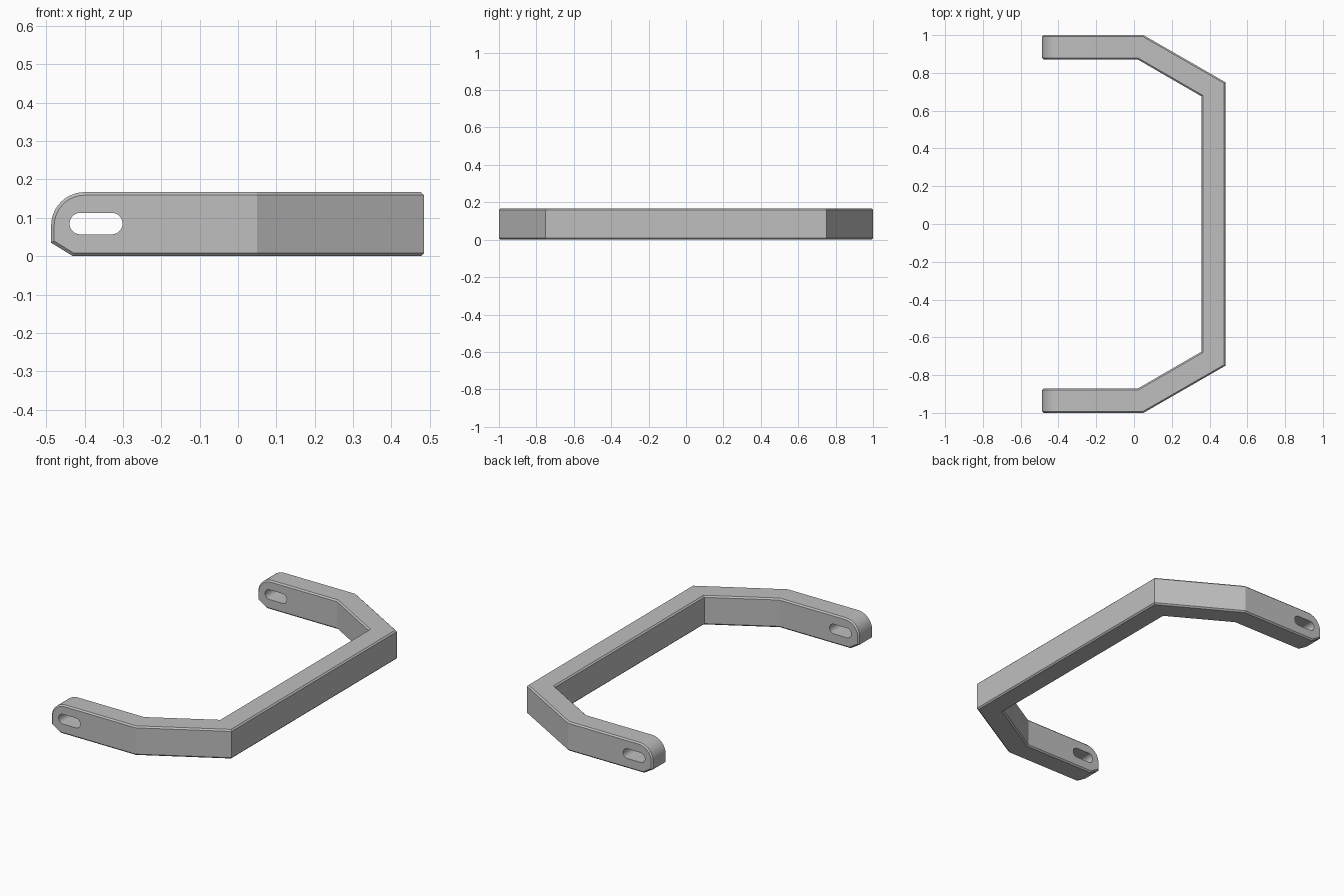
import bpy, bmesh, math
from mathutils import Vector

if "Cube" in bpy.data.objects:
    bpy.data.objects.remove(bpy.data.objects["Cube"], do_unlink=True)

HEIGHT = 0.167
END_X = -0.487
OUT_Y, IN_Y = 1.0, 0.872      # outer and inner wall of each arm
RADIUS = 0.087                # rounded upper arm end
CHAMFER = 0.008

grey = bpy.data.materials.new("plain grey")
grey.use_nodes = True
colour = (0.52, 0.52, 0.52, 1)
grey.diffuse_color = colour
grey.node_tree.nodes["Principled BSDF"].inputs["Base Color"].default_value = colour


def make_object(name, bm):
    bmesh.ops.recalc_face_normals(bm, faces=bm.faces[:])
    mesh = bpy.data.meshes.new(name)
    bm.to_mesh(mesh)
    bm.free()
    mesh.materials.append(grey)
    obj = bpy.data.objects.new(name, mesh)
    bpy.context.collection.objects.link(obj)
    return obj


def arc(cx, cz, r, start, end, steps):
    angles = [math.radians(start + (end - start) * i / steps) for i in range(steps + 1)]
    return [(cx + r * math.cos(a), cz + r * math.sin(a)) for a in angles]


# Bar: each station on the rim is a pair of outer and inner points
def bend(z):
    return (Vector((0.05, -OUT_Y, z)), Vector((0.018, -IN_Y, z)))


def corner(z):
    return (Vector((0.485, -0.75, z)), Vector((0.357, -0.676, z)))


end_profile = arc(END_X + RADIUS, HEIGHT - RADIUS, RADIUS, 90, 180, 14)
end_profile += [(END_X, 0.035), (-0.43, 0)]
arm = [(Vector((x, -OUT_Y, z)), Vector((x, -IN_Y, z))) for x, z in end_profile]
half = [corner(HEIGHT), bend(HEIGHT)] + arm + [bend(0), corner(0)]

bm = bmesh.new()
halves = [[[bm.verts.new((p.x, p.y * side, p.z)) for p in pair] for pair in half]
          for side in (1, -1)]
walls = []
for pairs in halves:
    for (a, b), (c, d) in zip(pairs, pairs[1:]):
        bm.faces.new((a, b, d, c))
    for k in (0, 1):
        line = [pair[k] for pair in pairs]
        walls.append(bm.faces.new(line[1:-1]))                            # arm
        walls.append(bm.faces.new((line[0], line[1], line[-2], line[-1])))  # slanted part
front, back = halves
for i in (0, -1):                                                         # crossbar
    bm.faces.new(front[i] + back[i][::-1])
for k in (0, 1):
    walls.append(bm.faces.new((front[0][k], front[-1][k], back[-1][k], back[0][k])))
bmesh.ops.recalc_face_normals(bm, faces=bm.faces[:])

# Chamfer every edge where a wall meets the rim
wall_set = set(walls)
edges = [e for e in bm.edges if sum(f in wall_set for f in e.link_faces) == 1]
bmesh.ops.bevel(bm, geom=edges, offset=CHAMFER, offset_type='OFFSET', segments=1,
                profile=0.5, affect='EDGES')
bracket = make_object("bracket_bar", bm)

# Slot through both arms
outline = arc(-0.411, 0.085, 0.028, 90, 270, 16) + arc(-0.329, 0.085, 0.028, -90, 90, 16)
bm = bmesh.new()
face = bm.faces.new([bm.verts.new((x, -1.2, z)) for x, z in outline])
new = bmesh.ops.extrude_face_region(bm, geom=[face])["geom"]
bmesh.ops.translate(bm, vec=(0, 2.4, 0),
                    verts=[v for v in new if isinstance(v, bmesh.types.BMVert)])
cutter = make_object("slot_cutter", bm)
cutter.hide_render = True

bpy.ops.object.select_all(action='DESELECT')
bpy.context.view_layer.objects.active = bracket
bracket.select_set(True)
cut = bracket.modifiers.new("slots", 'BOOLEAN')
cut.operation = 'DIFFERENCE'
cut.solver = 'EXACT'
cut.object = cutter
bpy.ops.object.modifier_apply(modifier=cut.name)
bpy.data.objects.remove(cutter, do_unlink=True)

# Smooth curves, crisp bends
bpy.ops.object.shade_smooth_by_angle(angle=math.radians(20))
